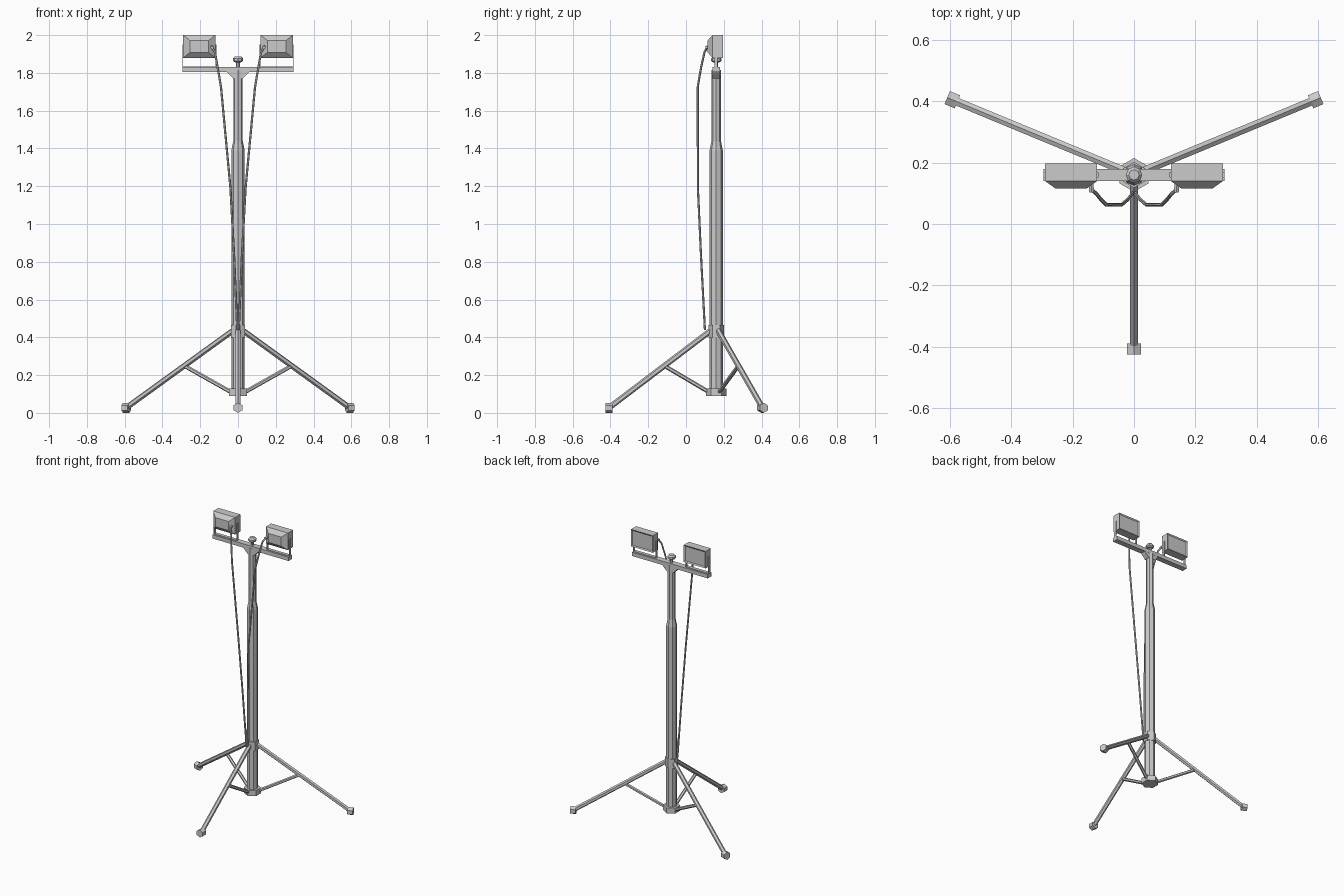
import bpy, bmesh, math
from mathutils import Vector

if "Cube" in bpy.data.objects:
    bpy.data.objects.remove(bpy.data.objects["Cube"])

CY = 0.16  # mast position along y


def finish(bm, name):
    bmesh.ops.recalc_face_normals(bm, faces=bm.faces)
    me = bpy.data.meshes.new(name)
    bm.to_mesh(me)
    bm.free()
    ob = bpy.data.objects.new(name, me)
    bpy.context.collection.objects.link(ob)
    return ob


def skin(bm, rings):
    """Bridge equal-length rings of points and cap both ends."""
    vs = [[bm.verts.new(p) for p in r] for r in rings]
    n = len(vs[0])
    for a, b in zip(vs, vs[1:]):
        for i in range(n):
            j = (i + 1) % n
            bm.faces.new((a[i], a[j], b[j], b[i]))
    bm.faces.new(vs[0][::-1])
    return bm.faces.new(vs[-1])


def lathe(name, profile, sides):
    bm = bmesh.new()
    angs = [math.tau * i / sides for i in range(sides)]
    skin(bm, [[(r * math.sin(a), CY + r * math.cos(a), z) for a in angs] for r, z in profile])
    return finish(bm, name)


def rod(name, a, b, r, sides=6):
    """Straight prism from a to b."""
    a, b = Vector(a), Vector(b)
    d = (b - a).normalized()
    u = d.cross(Vector((0, 0, 1))).normalized()
    w = u.cross(d)
    ring = [r * (math.sin(t) * u + math.cos(t) * w)
            for t in (math.tau * i / sides for i in range(sides))]
    bm = bmesh.new()
    skin(bm, [[a + p for p in ring], [b + p for p in ring]])
    return finish(bm, name)


def box(name, lo, hi):
    bm = bmesh.new()
    bmesh.ops.create_cube(bm, size=1)
    for v in bm.verts:
        v.co = [(l + h) / 2 + c * (h - l) for l, h, c in zip(lo, hi, v.co)]
    return finish(bm, name)


# Mast with its collars and the top knob
lathe("mast", [(0.035, 0.1), (0.035, 1.39), (0.025, 1.44), (0.025, 1.815)], 8)
lathe("base_collar", [(0.055, 0.09), (0.055, 0.128)], 6)
lathe("leg_collar", [(0.042, 0.4), (0.042, 0.465)], 6)
lathe("knob", [(0.01, 1.82), (0.01, 1.855), (0.02, 1.857), (0.027, 1.864),
               (0.027, 1.876), (0.017, 1.887)], 8)

# Crossbar with the tapered bracket under it
box("crossbar", (-0.295, CY - 0.02, 1.805), (0.295, CY + 0.02, 1.832))
outline = [(-0.06, 1.807), (-0.05, 1.795), (-0.025, 1.77), (0.025, 1.77), (0.05, 1.795), (0.06, 1.807)]
bm = bmesh.new()
skin(bm, [[(x, CY + dy, z) for x, z in outline] for dy in (-0.019, 0.019)])
finish(bm, "crossbar_gusset")

# Tripod legs, feet and struts
for tag, foot in (("front", (0, -0.408)), ("left", (-0.592, 0.405)), ("right", (0.592, 0.405))):
    hub = Vector((0, CY, 0))
    out = (Vector((foot[0], foot[1], 0)) - hub).normalized()
    top = hub + out * 0.03 + Vector((0, 0, 0.435))
    end = Vector((foot[0], foot[1], 0.027))
    rod(tag + "_leg", top, end, 0.015)
    rod(tag + "_foot", end - out * 0.018, end + out * 0.018, 0.0265)
    rod(tag + "_strut", hub + out * 0.03 + Vector((0, 0, 0.105)), top.lerp(end, 0.455), 0.011)

# Floodlights, their yokes and cables
for tag, s in (("left", -1), ("right", 1)):
    cx = s * 0.205

    def rect(y, hx, hz):
        return [(cx + i * hx, y, 1.94 + k * hz) for i, k in ((-1, -1), (1, -1), (1, 1), (-1, 1))]

    # Housing: sloped shell at the front, recessed glass at the back
    bm = bmesh.new()
    glass = skin(bm, [rect(0.115, 0.05, 0.032), rect(0.14, 0.085, 0.06), rect(0.197, 0.085, 0.06)])
    bmesh.ops.recalc_face_normals(bm, faces=bm.faces)
    bmesh.ops.inset_region(bm, faces=[glass], thickness=0.012)
    bmesh.ops.translate(bm, verts=glass.verts, vec=(0, -0.006, 0))
    finish(bm, tag + "_floodlight")

    # U-shaped yoke
    for side, d in (("inner", -0.0875), ("outer", 0.0875)):
        x = cx + s * d
        box(f"{tag}_yoke_{side}", (x - 0.0025, CY - 0.008, 1.83), (x + 0.0025, CY + 0.008, 1.95))
    box(tag + "_yoke_base", (cx - 0.09, CY - 0.008, 1.83), (cx + 0.09, CY + 0.008, 1.835))

    # Power cable with its plug
    rod(tag + "_plug", (s * 0.14, 0.135, 1.938), (s * 0.138, 0.104, 1.934), 0.009)
    path = [(0.138, 0.112, 1.935), (0.122, 0.098, 1.91), (0.108, 0.08, 1.83), (0.09, 0.062, 1.725),
            (0.04, 0.063, 1.19), (0.02, 0.08, 0.82), (0.004, 0.1, 0.44)]
    cu = bpy.data.curves.new(tag + "_cable", 'CURVE')
    cu.dimensions = '3D'
    cu.bevel_depth = 0.006
    cu.bevel_resolution = 1
    cu.use_fill_caps = True
    sp = cu.splines.new('POLY')
    sp.use_smooth = False
    sp.points.add(len(path) - 1)
    for p, (x, y, z) in zip(sp.points, path):
        p.co = (s * x, y, z, 1)
    bpy.context.collection.objects.link(bpy.data.objects.new(tag + "_cable", cu))
